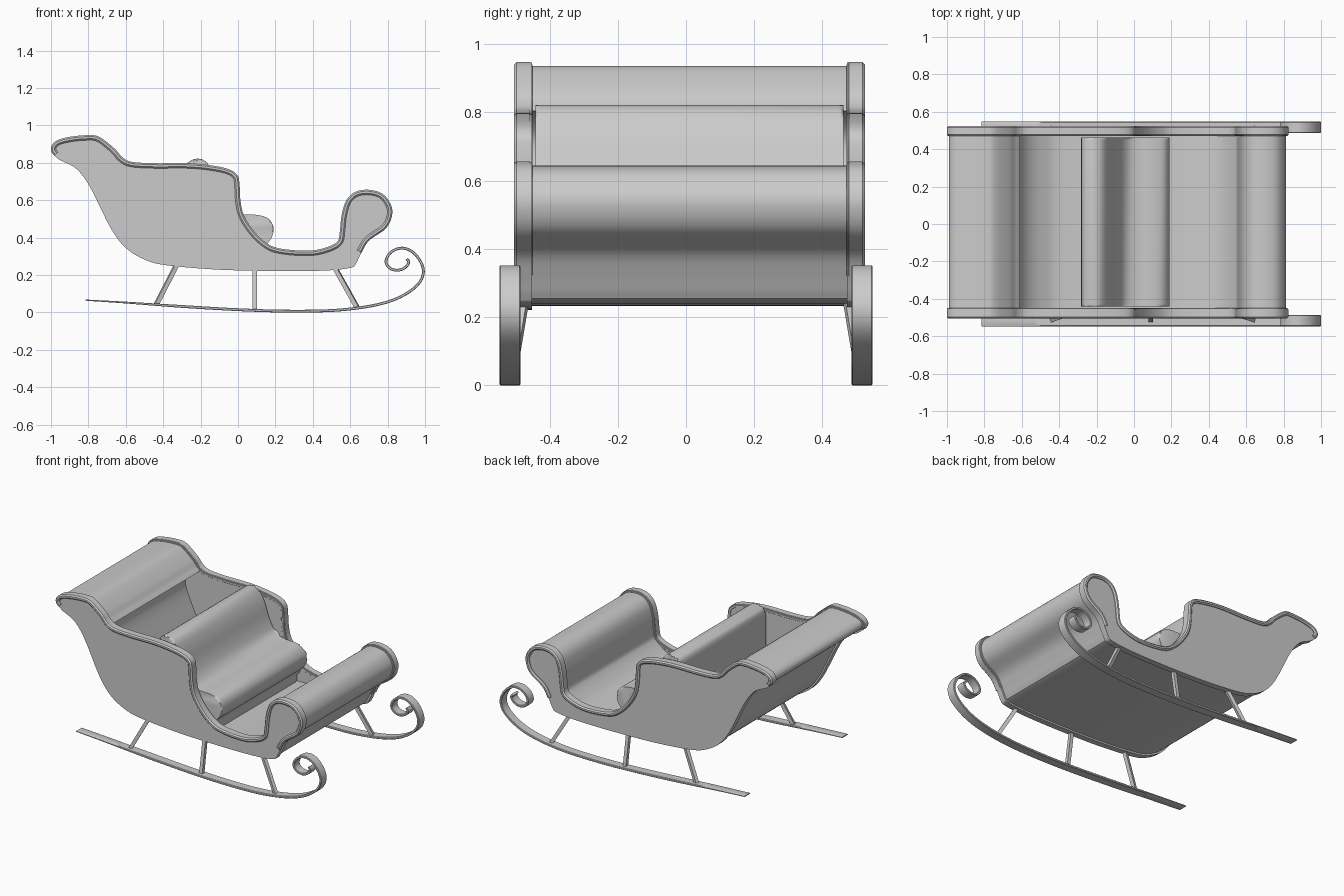
import bpy, bmesh, math
from mathutils import Vector

if "Cube" in bpy.data.objects:
    bpy.data.objects.remove(bpy.data.objects["Cube"])


def spline(pts, n=5, closed=False):
    """Catmull-Rom curve through 2D points; n samples per span."""
    P = [Vector(p) for p in pts]
    k = len(P)
    out = []
    for i in range(k if closed else k - 1):
        g = (lambda j: P[j % k]) if closed else (lambda j: P[max(0, min(k - 1, j))])
        a, b, c, d = g(i - 1), g(i), g(i + 1), g(i + 2)
        for s in range(n):
            t = s / n
            out.append(0.5 * (2 * b + (c - a) * t + (2 * a - 5 * b + 4 * c - d) * t * t
                              + (3 * b - a - 3 * c + d) * t ** 3))
    if not closed:
        out.append(P[-1])
    return out


def right_normals(path):
    res = []
    for i in range(len(path)):
        d = (path[min(i + 1, len(path) - 1)] - path[max(i - 1, 0)]).normalized()
        res.append(Vector((d.y, -d.x)))
    return res


def finish(name, bm):
    bmesh.ops.recalc_face_normals(bm, faces=bm.faces)
    me = bpy.data.meshes.new(name)
    bm.to_mesh(me)
    bm.free()
    ob = bpy.data.objects.new(name, me)
    bpy.context.collection.objects.link(ob)
    bpy.ops.object.select_all(action='DESELECT')
    ob.select_set(True)
    bpy.context.view_layer.objects.active = ob
    bpy.ops.object.shade_smooth_by_angle(angle=math.radians(35))
    return ob


def prism(name, pts, y0, y1, bevel=0):
    """Side-view outline extruded across y."""
    bm = bmesh.new()
    a = [bm.verts.new((p[0], y0, p[1])) for p in pts]
    b = [bm.verts.new((p[0], y1, p[1])) for p in pts]
    n = len(pts)
    caps = [bm.faces.new(a), bm.faces.new(b)]
    for i in range(n):
        j = (i + 1) % n
        bm.faces.new((a[i], a[j], b[j], b[i]))
    if bevel:
        edges = list({e for f in caps for e in f.edges})
        bmesh.ops.bevel(bm, geom=edges, offset=bevel, segments=3, profile=0.5,
                        affect='EDGES', clamp_overlap=False)
    return finish(name, bm)


def ribbon(name, path, o0, o1, y0, y1, c, taper=0):
    """Chamfered strip swept along a side-view path, between two normal offsets."""
    bm = bmesh.new()
    rings = []
    for i, (p, nr) in enumerate(zip(path, right_normals(path))):
        k = min(1, 0.4 + i / taper) if taper else 1
        a, b, h = o0 * k, o1 * k, c * k
        sec = [(a, y0 + c), (a + h, y0), (b - h, y0), (b, y0 + c),
               (b, y1 - c), (b - h, y1), (a + h, y1), (a, y1 - c)]
        rings.append([bm.verts.new((p.x + nr.x * o, y, p.y + nr.y * o)) for o, y in sec])
    for r, q in zip(rings, rings[1:]):
        for j in range(8):
            m = (j + 1) % 8
            bm.faces.new((r[j], r[m], q[m], q[j]))
    bm.faces.new(rings[0])
    bm.faces.new(rings[-1])
    return finish(name, bm)


def bar(name, p, q, w):
    """Square bar between two points."""
    p, q = Vector(p), Vector(q)
    bm = bmesh.new()
    bmesh.ops.create_cube(bm, size=1)
    ob = finish(name, bm)
    ob.location = (p + q) / 2
    ob.rotation_mode = 'QUATERNION'
    ob.rotation_quaternion = (q - p).to_track_quat('Z', 'Y')
    ob.scale = (w, w, (q - p).length)
    return ob


# Side outline: back tip, along the top to the front roll, then back underneath
top = [(-1.0, .87), (-.975, .915), (-.9, .938), (-.8, .947), (-.74, .937), (-.66, .875),
       (-.62, .83), (-.57, .805), (-.45, .797), (-.27, .797), (-.14, .785), (-.05, .765),
       (-.005, .735), (.007, .69), (.012, .6), (.03, .52), (.08, .44), (.14, .38),
       (.2, .347), (.3, .332), (.4, .331), (.48, .35), (.533, .38), (.545, .43),
       (.555, .52), (.58, .6), (.63, .645), (.7, .655), (.77, .635), (.815, .58),
       (.823, .52), (.79, .45), (.7, .385), (.66, .32)]
under = [(.63, .26), (.605, .24), (.5, .226), (.3, .221), (0, .225), (-.2, .235), (-.4, .255),
         (-.5, .283), (-.6, .345), (-.68, .45), (-.78, .65), (-.83, .73), (-.88, .78), (-.96, .82)]
N = 5
outline = spline(top + under, N, closed=True)
CY = 0.01  # body centre across

# Side panels with raised rim
for s, side in ((-1, "left"), (1, "right")):
    lo, hi = sorted((CY + s * .462, CY + s * .502))
    prism("side_panel_" + side, outline, lo, hi)
    lo, hi = sorted((CY + s * .46, CY + s * .515))
    rim = outline[-3:] + outline[:N * (len(top) - 1) + 1]
    ribbon("side_rim_" + side, rim, -.001, .026, lo, hi, .008)

# Body shell: back roll, floor and front roll in one cross-section
loop = outline[N * 22:] + outline[:N * 6 + 2]
skin = [p + n * .011 for p, n in zip(loop, right_normals(loop))]
inner = spline([(-.61, .805), (-.66, .79), (-.72, .70), (-.65, .52), (-.58, .385), (-.48, .31),
                (-.36, .275), (0, .262), (.3, .27), (.44, .3), (.51, .345)], 4)
prism("body_shell", skin + inner, CY - .475, CY + .475)

# Seat with backrest
seat = spline([(-.28, .30), (-.283, .6), (-.28, .77), (-.255, .81), (-.21, .822), (-.165, .80),
               (-.125, .73), (-.09, .63), (-.045, .555), (.02, .526), (.1, .522), (.16, .503),
               (.19, .455), (.182, .405), (.155, .365), (.12, .33), (.11, .26)], 4)
prism("seat", seat + [Vector((-.28, .26))], CY - .452, CY + .452, bevel=.012)

# Runners with curled tips, and their struts
curl = spline([(-.815, .066), (-.6, .053), (-.4, .039), (-.2, .026), (0, .015), (.2, .008),
               (.4, .0075), (.55, .014), (.7, .033), (.82, .063), (.91, .107), (.97, .16),
               (.991, .215), (.978, .268), (.94, .318), (.89, .343), (.84, .336),
               (.802, .304), (.792, .265), (.815, .235), (.855, .226), (.893, .24),
               (.913, .267), (.902, .287)], 6)
for s, side in ((-1, "left"), (1, "right")):
    lo, hi = sorted((s * .486, s * .547))
    ribbon("runner_" + side, curl, -.0075, .0075, lo, hi, .003, taper=25)
    struts = (((-.325, .26), (-.437, .042)), ((.09, .24), (.09, .014)), ((.515, .245), (.637, .026)))
    for name, (a, b) in zip(("back", "middle", "front"), struts):
        bar(f"{name}_strut_{side}", (a[0], s * .475, a[1]), (b[0], s * .512, b[1]), .023)
